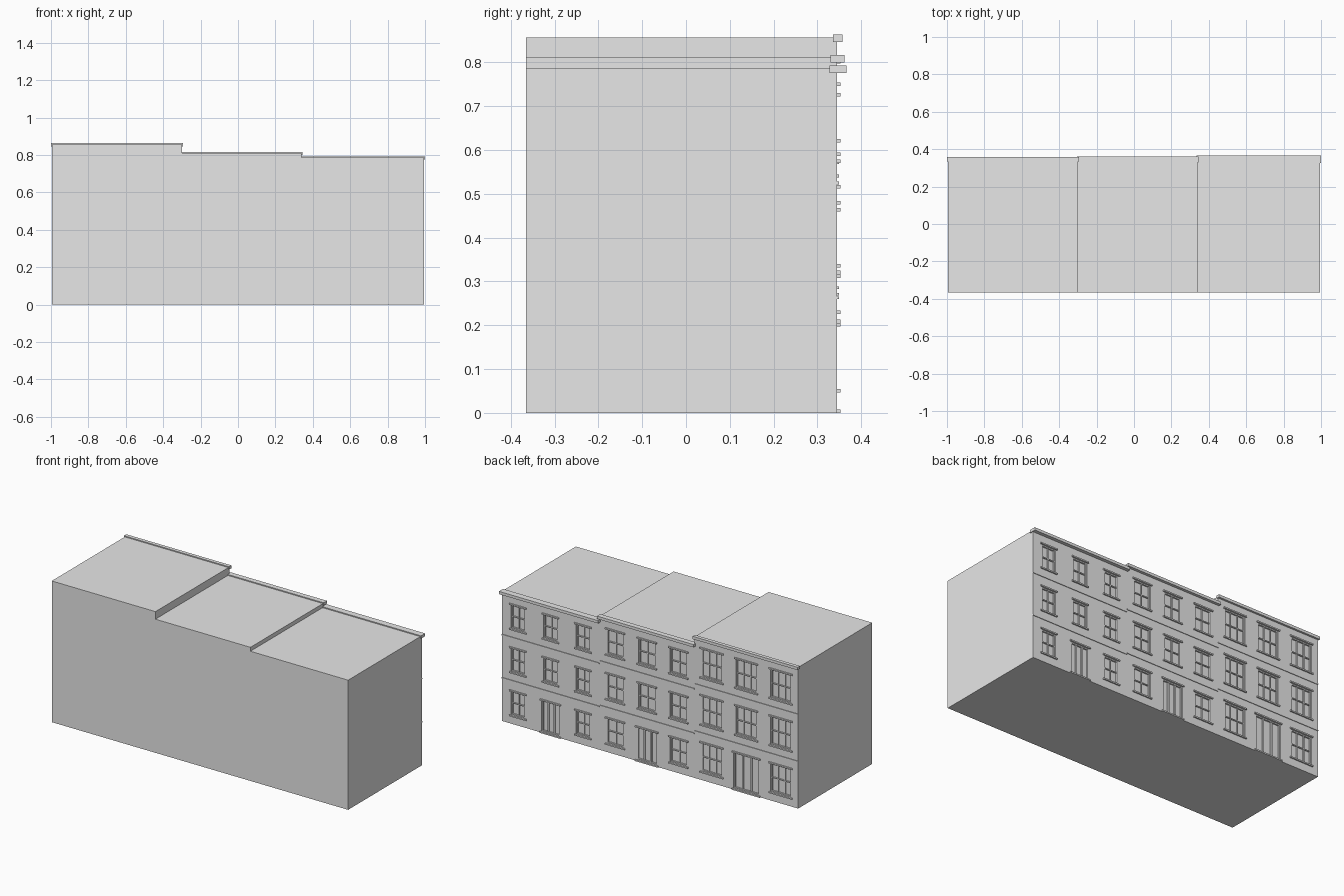
import bpy, bmesh

if "Cube" in bpy.data.objects:
    bpy.data.objects.remove(bpy.data.objects["Cube"])

FRONT, BACK = 0.345, -0.365      # street wall and rear wall
PANE = FRONT - 0.012             # depth of glass and door leaves

stone = bpy.data.materials.new("grey_stone")
stone.diffuse_color = (0.8, 0.8, 0.8, 1)
stone.use_nodes = True
stone.node_tree.nodes["Principled BSDF"].inputs["Base Color"].default_value = stone.diffuse_color


def box(bm, x0, x1, y0, y1, z0, z1):
    v = [bm.verts.new((x, y, z)) for x in (x0, x1) for y in (y0, y1) for z in (z0, z1)]
    for f in ((0, 1, 3, 2), (4, 6, 7, 5), (0, 4, 5, 1), (2, 3, 7, 6), (0, 2, 6, 4), (1, 5, 7, 3)):
        bm.faces.new([v[i] for i in f])


def finish(bm, name):
    bmesh.ops.recalc_face_normals(bm, faces=bm.faces)
    mesh = bpy.data.meshes.new(name)
    bm.to_mesh(mesh)
    bm.free()
    mesh.materials.append(stone)
    ob = bpy.data.objects.new(name, mesh)
    bpy.context.collection.objects.link(ob)
    return ob


def frame(bm, x0, x1, z0, z1, t, y1):
    """Rectangular surround made of two posts and two rails."""
    box(bm, x0, x0 + t, PANE, y1, z0, z1)
    box(bm, x1 - t, x1, PANE, y1, z0, z1)
    box(bm, x0 + t, x1 - t, PANE, y1, z0, z0 + t)
    box(bm, x0 + t, x1 - t, PANE, y1, z1 - t, z1)


def window(bm, x0, x1, z0, z1, cols):
    frame(bm, x0, x1, z0, z1, 0.007, FRONT - 0.003)
    zm = (z0 + z1) / 2
    box(bm, x0 + 0.007, x1 - 0.007, PANE, FRONT - 0.005, zm - 0.003, zm + 0.003)
    for i in range(1, cols):
        x = x0 + (x1 - x0) * i / cols
        box(bm, x - 0.003, x + 0.003, PANE, FRONT - 0.006, z0 + 0.007, z1 - 0.007)


def door(bm, x0, x1, z0, z1, cols):
    frame(bm, x0, x1, z0, z1, 0.007, FRONT - 0.003)
    for i in range(1, cols):
        x = x0 + (x1 - x0) * i / cols
        box(bm, x - 0.005, x + 0.005, PANE, FRONT - 0.005, z0 + 0.007, z1 - 0.007)


def house(name, x0, x1, height, head, win_w, door_w, cols, lip):
    floor, bay = height / 3, (x1 - x0) / 3
    holes, joinery, trim = bmesh.new(), bmesh.new(), bmesh.new()
    for level in range(3):
        base = level * floor
        for b in range(3):
            cx = x0 + bay * (b + 0.5)
            is_door = level == 0 and b == 1
            half = (door_w if is_door else win_w) / 2
            low, high = base + (0.008 if is_door else 0.054), base + head - 0.004
            a, c = cx - half, cx + half
            box(holes, a, c, PANE, FRONT + 0.05, low, high)
            (door if is_door else window)(joinery, a, c, low, high, 3 if is_door else cols)
            # lintel above, sill or threshold below
            for z in (high, low - 0.008):
                box(trim, a - 0.009, c + 0.009, FRONT - 0.004, FRONT + 0.008, z, z + 0.008)
        # belt course between storeys
        if level:
            box(trim, x0, x1, FRONT - 0.002, FRONT + 0.004, base - 0.003, base + 0.003)
    # walls with recessed openings
    bm = bmesh.new()
    box(bm, x0, x1, BACK, FRONT, 0, height)
    walls = finish(bm, name + "_walls")
    cutter = finish(holes, name + "_opening_cutter")
    cutter.hide_render = True
    cutter.hide_set(True)
    cutter.display_type = 'WIRE'
    mod = walls.modifiers.new("openings", 'BOOLEAN')
    mod.operation, mod.object, mod.solver = 'DIFFERENCE', cutter, 'EXACT'
    finish(joinery, name + "_window_and_door_frames")
    finish(trim, name + "_lintels_sills_belts")
    # cornice along the street edge
    bm = bmesh.new()
    e = 0.005
    box(bm, x0 - e, x1 + e, FRONT - lip[0], FRONT + lip[1], height - 0.011, height + 0.006)
    finish(bm, name + "_cornice")


house("tall_house", -0.995, -0.299, 0.857, 0.230, 0.140, 0.172, 3, (0.010, 0.012))
house("middle_house", -0.299, 0.339, 0.811, 0.209, 0.114, 0.136, 2, (0.015, 0.017))
house("low_house", 0.339, 0.995, 0.787, 0.201, 0.096, 0.122, 2, (0.018, 0.021))
